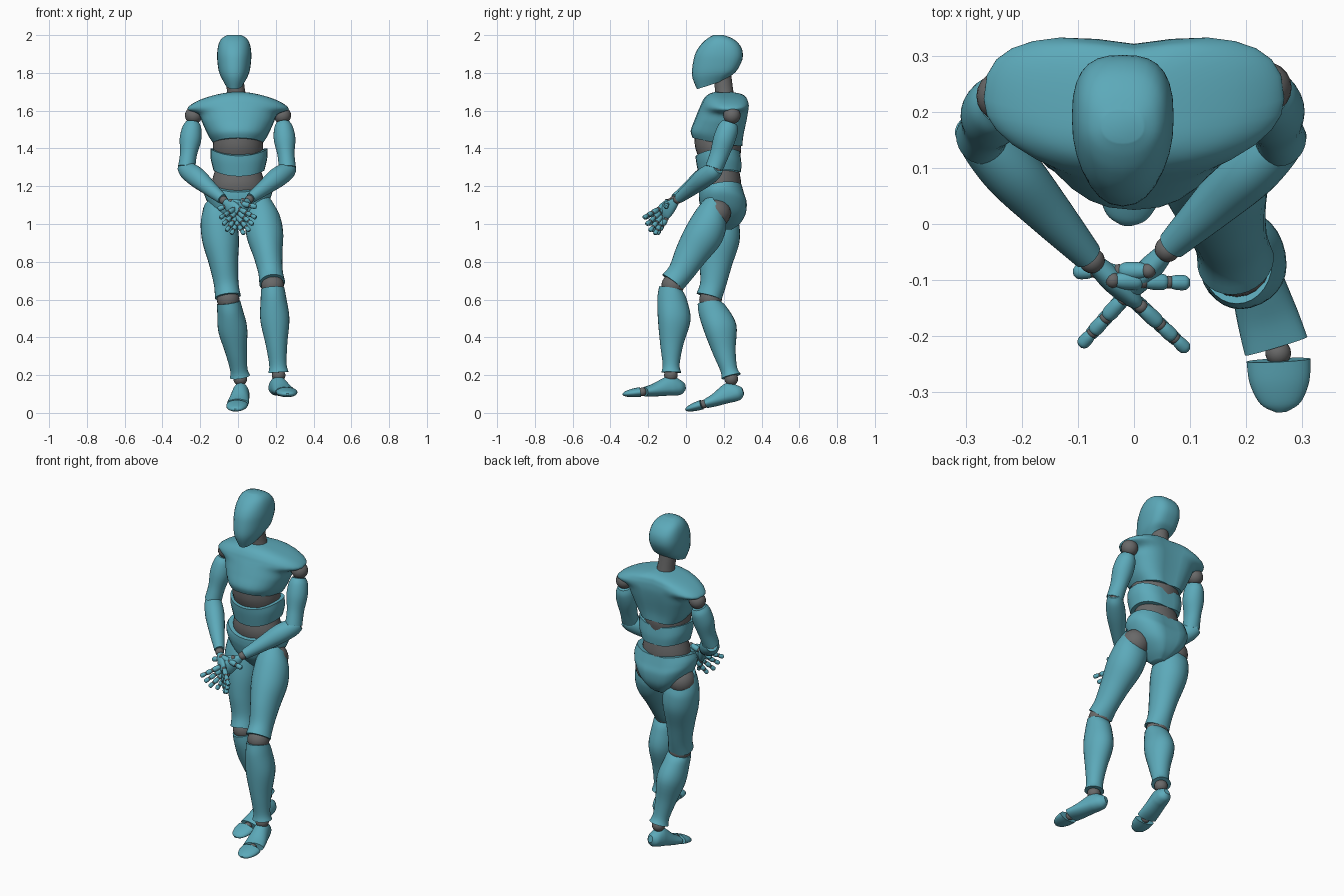
import bpy, bmesh, math
from mathutils import Vector as V

if "Cube" in bpy.data.objects:
    bpy.data.objects.remove(bpy.data.objects["Cube"])

UP, FRONT = V((0, 0, 1)), V((0, -1, 0))
SIDES, STEPS = 28, 5
made = []


def material(name, rgb):
    mat = bpy.data.materials.new(name)
    mat.use_nodes = True
    mat.diffuse_color = (*rgb, 1)
    mat.node_tree.nodes["Principled BSDF"].inputs["Base Color"].default_value = (*rgb, 1)
    return mat


TEAL = material("teal shell", (0.108, 0.4, 0.49))
GREY = material("grey joint", (0.14, 0.14, 0.14))


def finish(name, bm, mat):
    bmesh.ops.recalc_face_normals(bm, faces=bm.faces)
    mesh = bpy.data.meshes.new(name)
    bm.to_mesh(mesh)
    bm.free()
    mesh.materials.append(mat)
    obj = bpy.data.objects.new(name, mesh)
    bpy.context.collection.objects.link(obj)
    made.append(obj)


def ball(name, centre, radius):
    bm = bmesh.new()
    bmesh.ops.create_uvsphere(bm, u_segments=20, v_segments=12, radius=radius)
    bmesh.ops.translate(bm, verts=bm.verts, vec=centre)
    finish(name, bm, GREY)


def smooth_rows(rows):
    """Run a smooth curve through the profile rows."""
    rows = [V(r + (0,) * (5 - len(r))) for r in rows]
    rows = [rows[0]] + rows + [rows[-1]]
    for a, b, c, d in zip(rows, rows[1:], rows[2:], rows[3:]):
        for k in range(STEPS):
            t = k / STEPS
            yield b + ((c - a) * t + (2 * a - 5 * b + 4 * c - d) * t * t
                       + (3 * b - a - 3 * c + d) * t ** 3) / 2
    yield rows[-2]


def loft(name, a, b, rows, mat=TEAL, fwd=FRONT, power=1.0, groove=0.0, sweep=(0, 0, 0)):
    """Skin rings along a-b; a row is position, half width, front, back, tilt.
    Sweep bends the flanks away, growing with the square of the width."""
    a, b, sweep = V(a), V(b), V(sweep)
    axis = (b - a).normalized()
    side = axis.cross(fwd).normalized()
    front = side.cross(axis)
    bm = bmesh.new()
    rings = []
    for t, wide, fore, aft, tilt in smooth_rows(rows):
        ring = []
        for i in range(SIDES):
            ang = math.tau * i / SIDES
            c, s = (math.copysign(abs(q) ** power, q) for q in (math.cos(ang), math.sin(ang)))
            depth = fore if s > 0 else aft * (1 - groove * math.exp(-(c / 0.3) ** 2))
            ring.append(bm.verts.new(a.lerp(b, t) + side * wide * c + front * depth * s
                                     + axis * tilt * s + sweep * (wide * c) ** 2))
        rings.append(ring)
    for lo, hi in zip(rings, rings[1:]):
        for i in range(SIDES):
            j = (i + 1) % SIDES
            bm.faces.new((lo[i], lo[j], hi[j], hi[i]))
    bm.faces.new(rings[0])
    bm.faces.new(rings[-1])
    finish(name, bm, mat)


def trunk(name, rows, x=0.0, y=0.18, **kw):
    """Upright part whose row positions are heights."""
    loft(name, (x, y, 0), (x, y, 1), rows, **kw)


# Head and neck
trunk("head", [(1.752, .05, .112, .075, -.038), (1.80, .079, .138, .1, -.014),
               (1.87, .09, .13, .128), (1.92, .089, .112, .128), (1.96, .08, .082, .105),
               (1.985, .063, .052, .07), (2.0, .036, .025, .03)],
      x=-.02, y=.17, power=.85, sweep=(0, 2.5, 0))
loft("neck", (-.005, .21, 1.64), (-.02, .19, 1.8), [(0, .06, .06, .05), (.4, .048, .048, .048),
     (1, .048, .048, .048)], mat=GREY)

# Torso
trunk("chest", [(1.434, .13, .145, .125, .022), (1.48, .158, .155, .13, .014),
                (1.55, .188, .135, .148), (1.6, .21, .115, .156), (1.634, .265, .1, .156),
                (1.656, .255, .09, .152), (1.676, .2, .075, .142), (1.69, .12, .055, .115),
                (1.698, .05, .03, .07)], power=.84, groove=.1, sweep=(0, .6, -.45))
trunk("upper_waist_joint", [(1.32, .12, .1, .1), (1.4, .133, .13, .112), (1.46, .13, .135, .1)],
      mat=GREY)
trunk("abdomen", [(1.262, .135, .112, .118, -.01), (1.32, .15, .125, .12),
                  (1.37, .15, .13, .112, -.01)], x=.005, power=.88, groove=.08,
      sweep=(0, 0, 1.3))
trunk("lower_waist_joint", [(1.13, .13, .09, .1), (1.21, .14, .105, .112), (1.29, .12, .09, .1)],
      mat=GREY)
trunk("pelvis", [(.97, .03, .02, .065), (1.0, .075, .05, .112), (1.05, .138, .09, .145),
                 (1.11, .176, .108, .152), (1.15, .182, .112, .138, -.006),
                 (1.188, .168, .112, .122, -.02)], power=.9, groove=.1, sweep=(0, 0, 1.2))

# Limb profiles shared by both sides
UPPER_ARM = [(.13, .036, .04, .042), (.24, .051, .054, .056), (.45, .057, .058, .058),
             (.72, .045, .05, .05), (.97, .046, .052, .042)]
FOREARM = [(-.1, .032, .03, .036), (.03, .046, .046, .05), (.28, .052, .055, .05),
           (.6, .042, .042, .04), (.96, .027, .029, .027)]
THIGH = [(-.05, .07, .08, .075, -.045), (.1, .094, .098, .095, -.02), (.32, .097, .1, .105),
         (.58, .077, .088, .085), (.82, .065, .068, .07), (.97, .069, .078, .057, -.008)]
SHIN = [(.035, .062, .072, .052, -.01), (.15, .068, .08, .075), (.38, .077, .075, .098),
        (.66, .057, .06, .062), (.88, .046, .045, .045), (.97, .054, .05, .055)]
FOOT = [(-.12, .016, .02, .018), (0, .037, .042, .038), (.18, .045, .066, .04),
        (.36, .048, .064, .036), (.7, .055, .036, .032), (.94, .058, .024, .026)]
TOES = [(.12, .057, .026, .026), (.5, .053, .023, .022), (.85, .036, .015, .014),
        (1, .01, .005, .005)]
PALM = [(.1, .017, .018, .02), (.45, .022, .038, .034), (.8, .02, .044, .042),
        (1, .014, .038, .038)]


def digit(name, start, way, lengths, radius):
    """Chain of rounded finger bones with ball joints."""
    r = radius
    for n, size in enumerate(lengths):
        end = start + way * size
        ball(f"{name}_joint_{n}", start, r * .88)
        loft(f"{name}_bone_{n}", start, end, [(.05, r * .75, r * .75, r * .75), (.35, r, r, r),
             (.8, r, r, r), (1, r * .55, r * .55, r * .55)], fwd=UP)
        start, r = end, r * .92


def hand(side, wrist, aim, thumb_aim):
    d = (aim - wrist).normalized()
    spread = (UP - d * d.z).normalized()
    loft(f"{side}_palm", wrist, wrist + d * .125, PALM, fwd=spread)
    for i, finger in enumerate(("index", "middle", "ring", "little")):
        k = 1.5 - i
        digit(f"{side}_{finger}_finger", wrist + d * .125 + spread * k * .022,
              (d + spread * k * .17).normalized(),
              [q * (.85 if i == 3 else 1) for q in (.05, .038, .034)], .0135)
    base = wrist + d * .045 + spread * .026
    digit(f"{side}_thumb", base, (thumb_aim - base).normalized(), (.055, .046, .038), .0155)


# Joint positions of the pose
POSE = {
    "left": dict(shoulder=(.235, .243, 1.575), elbow=(.262, .15, 1.285),
                 wrist=(.06, -.045, 1.13), aim=(-.08, -.2, .97), thumb=(-.105, -.085, 1.08),
                 hip=(.125, .16, 1.06), knee=(.183, -.07, .675), ankle=(.215, -.08, .2),
                 heel=(.197, -.03, .135), ball=(.257, -.23, .112), tip=(.262, -.335, .098)),
    "right": dict(shoulder=(-.235, .228, 1.575), elbow=(-.273, .155, 1.29),
                  wrist=(-.075, -.065, 1.125), aim=(.09, -.22, .96), thumb=(.1, -.105, 1.09),
                  hip=(-.11, .2, 1.06), knee=(-.052, .13, .6), ankle=(.012, .24, .18),
                  heel=(.02, .28, .108), ball=(-.002, .095, .047), tip=(-.015, -.002, .016)),
}

for side, pose in POSE.items():
    p = {key: V(value) for key, value in pose.items()}
    # Arm and hand
    ball(f"{side}_shoulder_joint", p["shoulder"], .046)
    loft(f"{side}_upper_arm", p["shoulder"], p["elbow"], UPPER_ARM)
    ball(f"{side}_elbow_joint", p["elbow"], .041)
    loft(f"{side}_forearm", p["elbow"], p["wrist"], FOREARM, fwd=UP)
    ball(f"{side}_wrist_joint", p["wrist"], .023)
    hand(side, p["wrist"], p["aim"], p["thumb"])
    # Leg and foot
    ball(f"{side}_hip_joint", p["hip"], .078)
    loft(f"{side}_thigh", p["hip"], p["knee"], THIGH)
    ball(f"{side}_knee_joint", p["knee"], .06)
    loft(f"{side}_shin", p["knee"], p["ankle"], SHIN)
    ball(f"{side}_ankle_joint", p["ankle"], .036)
    loft(f"{side}_foot", p["heel"], p["ball"], FOOT, fwd=UP)
    ball(f"{side}_toe_joint", p["ball"], .023)
    loft(f"{side}_toes", p["ball"], p["tip"], TOES, fwd=UP)

# Smooth shading with sharp shell rims
bpy.ops.object.select_all(action="DESELECT")
for obj in made:
    obj.select_set(True)
bpy.context.view_layer.objects.active = made[0]
bpy.ops.object.shade_smooth_by_angle(angle=math.radians(40))
